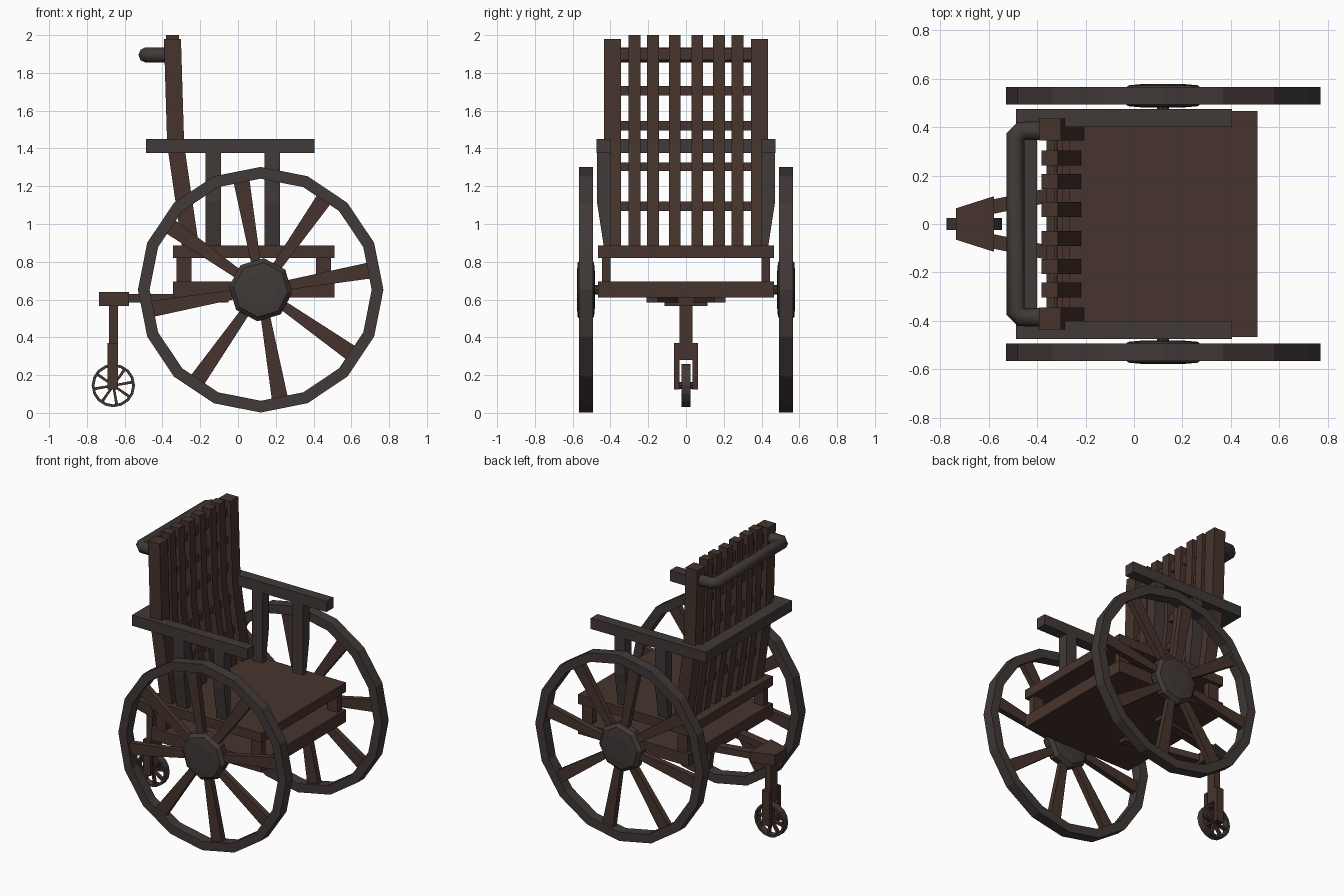
import bpy, bmesh
from math import sin, cos, pi, radians

if "Cube" in bpy.data.objects:
    bpy.data.objects.remove(bpy.data.objects["Cube"])


def material(name, rgb):
    m = bpy.data.materials.new(name)
    m.diffuse_color = (*rgb, 1)
    m.use_nodes = True
    m.node_tree.nodes["Principled BSDF"].inputs["Base Color"].default_value = m.diffuse_color
    return m


WOOD = material("brown_wood", (0.062, 0.034, 0.026))
DARK = material("dark_grey_wood", (0.052, 0.041, 0.038))


def finish(name, bm, mat):
    bmesh.ops.recalc_face_normals(bm, faces=bm.faces)
    me = bpy.data.meshes.new(name)
    bm.to_mesh(me)
    bm.free()
    me.materials.append(mat)
    ob = bpy.data.objects.new(name, me)
    bpy.context.collection.objects.link(ob)
    return ob


def add_prism(bm, pts, axis, lo, hi):
    """Extrude a 2D outline along an axis (x: yz, y: xz, z: xy)."""
    def place(p, d):
        a, b = p
        return {"x": (d, a, b), "y": (a, d, b), "z": (a, b, d)}[axis]
    n = len(pts)
    r0 = [bm.verts.new(place(p, lo)) for p in pts]
    r1 = [bm.verts.new(place(p, hi)) for p in pts]
    bm.faces.new(r0)
    bm.faces.new(r1)
    for i in range(n):
        j = (i + 1) % n
        bm.faces.new((r0[i], r0[j], r1[j], r1[i]))


def prism(name, pts, axis, lo, hi, mat=WOOD):
    bm = bmesh.new()
    add_prism(bm, pts, axis, lo, hi)
    return finish(name, bm, mat)


def box(name, x, y, z, mat=WOOD):
    return prism(name, [(x[0], z[0]), (x[1], z[0]), (x[1], z[1]), (x[0], z[1])],
                 "y", y[0], y[1], mat)


def lathe(name, profile, n, centre, mat, closed=False, turn=0.0):
    """Spin an (r, y) profile round the y axis."""
    bm = bmesh.new()
    cx, cy, cz = centre
    rings = []
    for k in range(n):
        a = turn + 2 * pi * k / n
        rings.append([bm.verts.new((cx + r * cos(a), cy + y, cz + r * sin(a)))
                      for r, y in profile])
    m = len(profile)
    for k in range(n):
        a, b = rings[k], rings[(k + 1) % n]
        for i in range(m if closed else m - 1):
            j = (i + 1) % m
            bm.faces.new((a[i], a[j], b[j], b[i]))
    if not closed:
        bm.faces.new([r[0] for r in rings])
        bm.faces.new([r[-1] for r in rings])
    return finish(name, bm, mat)


def spokes(name, centre, r0, r1, w0, w1, half, start, mat=WOOD):
    bm = bmesh.new()
    cx, cy, cz = centre
    for k in range(8):
        a = start + k * pi / 4
        c, s = cos(a), sin(a)
        pts = [(r0, -w0 / 2), (r1, -w1 / 2), (r1, w1 / 2), (r0, w0 / 2)]
        pts = [(cx + u * c - v * s, cz + u * s + v * c) for u, v in pts]
        add_prism(bm, pts, "y", cy - half, cy + half)
    return finish(name, bm, mat)


def ring(outer, inner, half):
    return [(outer, -half), (outer, half), (inner, half), (inner, -half)]


# Big side wheels
for side, s in (("left", 1), ("right", -1)):
    c = (0.12, 0.53 * s, 0.652)
    lathe(side + "_wheel_rim", ring(0.65, 0.588, 0.037), 16, c, DARK, True)
    spokes(side + "_wheel_spokes", c, 0.08, 0.582, 0.045, 0.085, 0.02, radians(10))
    lathe(side + "_wheel_hub",
          [(0.09, -0.048), (0.145, -0.043), (0.168, -0.02),
           (0.168, 0.02), (0.145, 0.043), (0.09, 0.048)],
          8, c, DARK, turn=radians(-6))
lathe("axle", [(0.025, -0.5), (0.025, 0.5)], 8, (0.12, 0, 0.652), WOOD)

# Seat boards and the blocks between them
box("seat", (-0.345, 0.51), (-0.467, 0.467), (0.82, 0.885))
box("seat_base", (-0.345, 0.51), (-0.467, 0.467), (0.61, 0.695))
for s in (1, -1):
    for x in (-0.325, 0.412):
        box("seat_block", (x, x + 0.08), sorted((0.40 * s, 0.445 * s)), (0.69, 0.825))

# Armrests, their supports, and the bar joining them behind the back
for s in (1, -1):
    box("armrest", (-0.488, 0.405), sorted((0.40 * s, 0.475 * s)), (1.375, 1.45), DARK)
    for x in (-0.172, 0.14):
        prism("armrest_support",
              [(0.40 * s, 0.88), (0.435 * s, 0.88), (0.472 * s, 1.12),
               (0.472 * s, 1.38), (0.40 * s, 1.38)],
              "x", x, x + 0.083, DARK)
box("armrest_back_bar", (-0.488, -0.40), (-0.40, 0.40), (1.375, 1.45), DARK)


def back_x(z):
    """Centre line of the backrest, with a bend at armrest height."""
    if z < 1.42:
        return -0.25 - 0.08 * (z - 0.87) / 0.55
    return -0.33 - 0.017 * (z - 1.42) / 0.56


def back_strip(name, y0, y1, depth, top):
    zs = (0.86, 1.42, top)
    front = [(back_x(z) + depth / 2, z) for z in zs]
    rear = [(back_x(z) - depth / 2, z) for z in reversed(zs)]
    prism(name, front + rear, "y", y0, y1)


# Backrest posts, slats and cross strips
for s in (1, -1):
    back_strip("back_post", *sorted((0.345 * s, 0.435 * s)), 0.09, 1.98)
    for y in (0.059, 0.175, 0.273):
        back_strip("back_slat", y * s - 0.031, y * s + 0.031, 0.068, 2.0)
for z, h in ((1.9, 0.065), (1.705, 0.05), (1.52, 0.05), (1.303, 0.047), (1.095, 0.05)):
    x = back_x(z)
    box("back_cross_strip", (x - 0.018, x + 0.018), (-0.36, 0.36), (z - h / 2, z + h / 2))

# Push handle, a U-shaped eight-sided bar
cu = bpy.data.curves.new("push_handle", "CURVE")
cu.dimensions = "3D"
cu.bevel_depth = 0.04
cu.bevel_resolution = 2
cu.use_fill_caps = True
path = [(-0.36, 0.385), (-0.465, 0.385), (-0.49, 0.36),
        (-0.49, -0.36), (-0.465, -0.385), (-0.36, -0.385)]
sp = cu.splines.new("POLY")
sp.points.add(len(path) - 1)
for p, (x, y) in zip(sp.points, path):
    p.co = (x, y, 1.895, 1)
cu.materials.append(DARK)
bpy.context.collection.objects.link(bpy.data.objects.new("push_handle", cu))

# Rear caster: carrying arms, head plate, stem and fork
for s in (1, -1):
    prism("caster_arm", [(-0.64, 0.03 * s), (-0.64, 0.09 * s),
                         (-0.05, 0.21 * s), (-0.05, 0.15 * s)], "z", 0.585, 0.63)
prism("caster_plate", [(-0.735, -0.065), (-0.578, -0.115),
                       (-0.578, 0.115), (-0.735, 0.065)], "z", 0.567, 0.64)
box("caster_stem", (-0.684, -0.636), (-0.035, 0.035), (0.28, 0.57))
for s in (1, -1):
    box("caster_fork", (-0.69, -0.634), sorted((0.034 * s, 0.063 * s)), (0.125, 0.37))

# Caster wheel
c = (-0.66, 0, 0.145)
lathe("caster_rim", ring(0.115, 0.1, 0.024), 16, c, DARK, True)
spokes("caster_spokes", c, 0.01, 0.102, 0.012, 0.015, 0.012, radians(10))
lathe("caster_axle", [(0.018, -0.05), (0.018, 0.05)], 8, c, WOOD)
